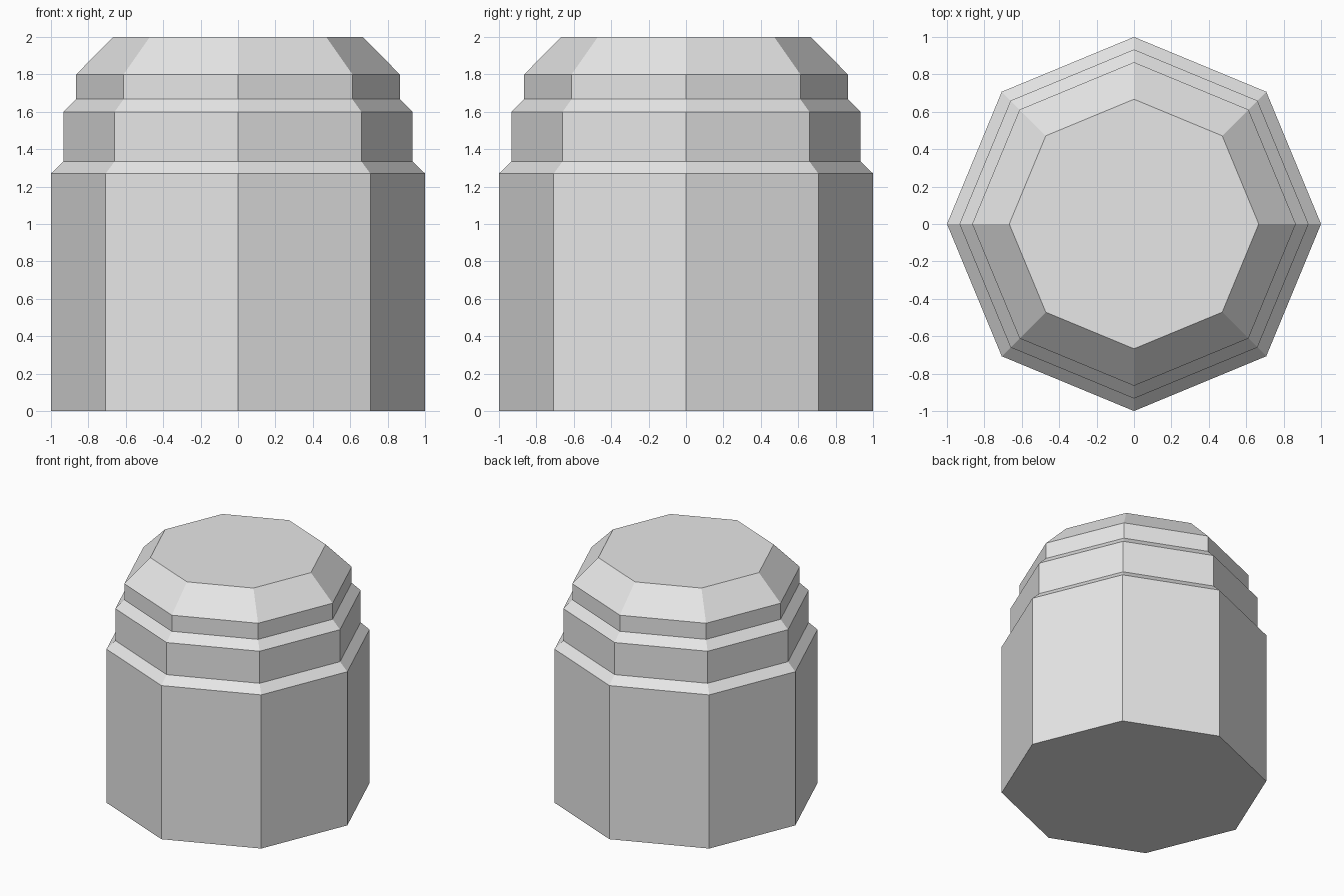
import bpy
import bmesh
from math import cos, sin, tau

default = bpy.data.objects.get("Cube")
if default:
    bpy.data.objects.remove(default, do_unlink=True)

SIDES = 8

# Radius and height of each ring, from base to flat top
PROFILE = [
    (1.0, 0.0), (1.0, 1.27),        # main body
    (0.933, 1.335), (0.933, 1.6),   # first step
    (0.865, 1.667), (0.865, 1.8),   # second step
    (0.667, 2.0),                   # bevelled cap
]


def make_material(name, colour):
    mat = bpy.data.materials.new(name)
    mat.use_nodes = True
    mat.diffuse_color = colour
    for node in mat.node_tree.nodes:
        if node.type == "BSDF_PRINCIPLED":
            node.inputs["Base Color"].default_value = colour
    return mat


def lathe(name, profile, sides, mat):
    """Closed solid of stacked regular polygon rings."""
    bm = bmesh.new()
    rings = [
        [bm.verts.new((r * cos(tau * i / sides), r * sin(tau * i / sides), z))
         for i in range(sides)]
        for r, z in profile
    ]
    for low, high in zip(rings, rings[1:]):
        for i in range(sides):
            j = (i + 1) % sides
            bm.faces.new((low[i], low[j], high[j], high[i]))
    bm.faces.new(rings[0][::-1])
    bm.faces.new(rings[-1])
    bmesh.ops.recalc_face_normals(bm, faces=bm.faces)
    mesh = bpy.data.meshes.new(name)
    bm.to_mesh(mesh)
    bm.free()
    mesh.materials.append(mat)
    obj = bpy.data.objects.new(name, mesh)
    bpy.context.collection.objects.link(obj)
    return obj


# Stepped octagonal column
lathe("stepped_octagonal_column", PROFILE, SIDES,
      make_material("light grey", (0.8, 0.8, 0.8, 1.0)))
